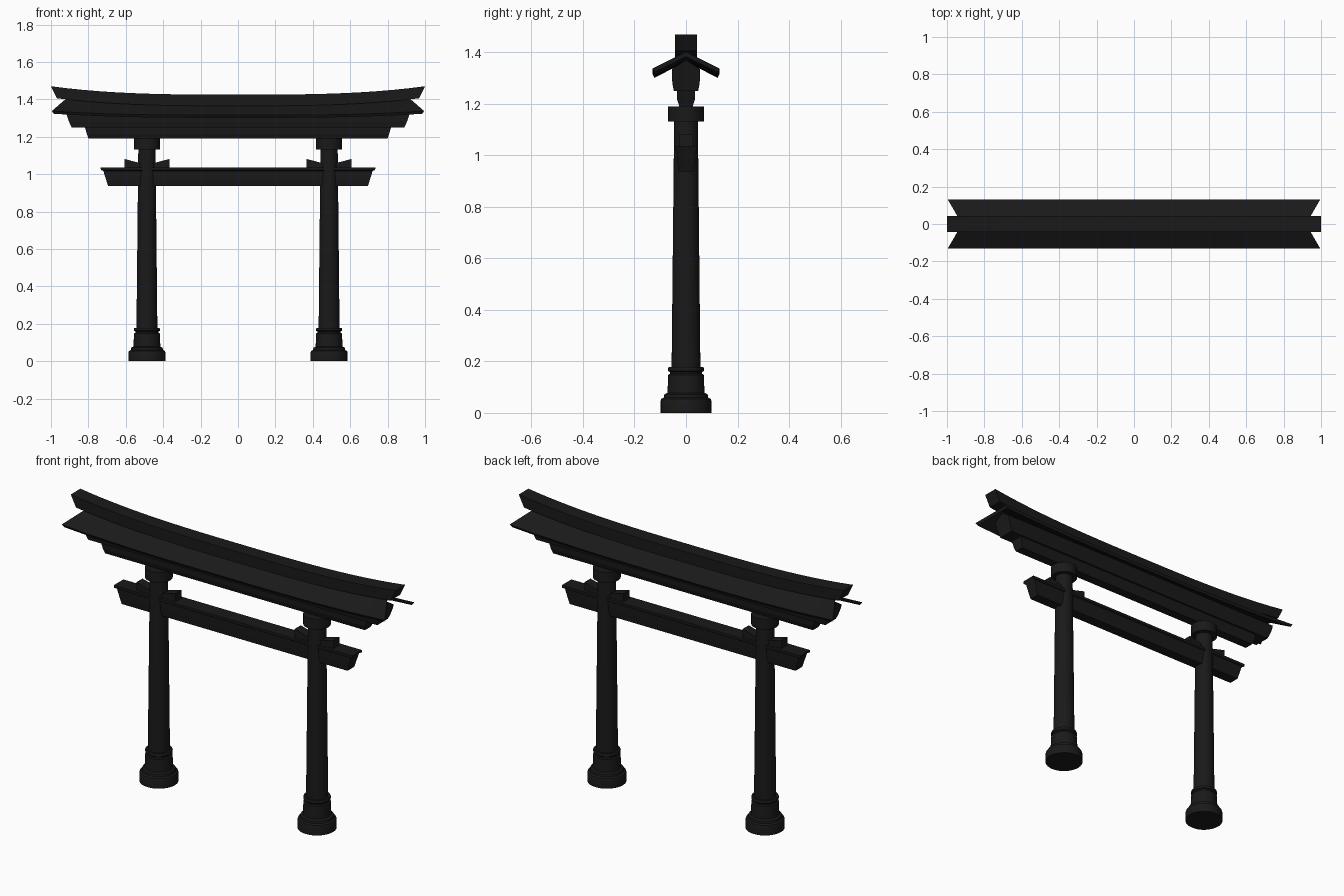
import bpy, bmesh, math

if "Cube" in bpy.data.objects:
    bpy.data.objects.remove(bpy.data.objects["Cube"])

black = bpy.data.materials.new("black_lacquer")
black.diffuse_color = (0.01, 0.01, 0.01, 1)
black.use_nodes = True
black.node_tree.nodes["Principled BSDF"].inputs["Base Color"].default_value = black.diffuse_color


def finish(name, bm, smooth=False):
    bmesh.ops.recalc_face_normals(bm, faces=bm.faces)
    mesh = bpy.data.meshes.new(name)
    bm.to_mesh(mesh)
    bm.free()
    ob = bpy.data.objects.new(name, mesh)
    bpy.context.collection.objects.link(ob)
    mesh.materials.append(black)
    if smooth:
        bpy.context.view_layer.objects.active = ob
        ob.select_set(True)
        bpy.ops.object.shade_smooth_by_angle(angle=math.radians(35))
        ob.select_set(False)
    return ob


def beam(name, half, rise=0.0, steps=1):
    """Sweep a mirrored (half_length, y, z) section along x, lifting the ends by rise."""
    section = half + [(l, -y, z) for l, y, z in reversed(half) if y > 0]
    bm = bmesh.new()
    rings = []
    for i in range(steps + 1):
        u = 2 * i / steps - 1
        rings.append([bm.verts.new((u * l, y, z + rise * abs(u * l) ** 3))
                      for l, y, z in section])
    n = len(section)
    for a, b in zip(rings, rings[1:]):
        for k in range(n):
            bm.faces.new((a[k], a[(k + 1) % n], b[(k + 1) % n], b[k]))
    bm.faces.new(rings[0])
    bm.faces.new(rings[-1])
    return finish(name, bm, steps > 1)


def lathe(name, x, profile, sides=32):
    """Turn an (r, z) profile round a vertical axis at x."""
    bm = bmesh.new()
    rings = [[bm.verts.new((x + r * math.cos(2 * math.pi * k / sides),
                            r * math.sin(2 * math.pi * k / sides), z))
              for k in range(sides)] for r, z in profile]
    for a, b in zip(rings, rings[1:]):
        for k in range(sides):
            j = (k + 1) % sides
            bm.faces.new((a[k], a[j], b[j], b[k]))
    bm.faces.new(rings[0])
    bm.faces.new(rings[-1])
    return finish(name, bm, True)


# curved ridge with slanted ends
beam("ridge_beam", [(0.968, 0.042, 1.365), (1.0, 0.042, 1.425)], 0.045, 24)

# thin sloping roof boards, eaves longer than the ridge
beam("roof_boards", [(0.92, 0, 1.365), (0.985, 0.122, 1.301),
                     (0.995, 0.13, 1.315), (0.92, 0, 1.385)], 0.023, 24)

# stacked lintels under the roof
beam("upper_lintel", [(0.89, 0.047, 1.25), (0.903, 0.053, 1.28),
                      (0.914, 0.055, 1.31), (0.92, 0.055, 1.335),
                      (0.92, 0.0, 1.37)])
beam("lower_lintel", [(0.80, 0.026, 1.19), (0.808, 0.034, 1.215),
                      (0.82, 0.036, 1.255)])

# tie beam with a small lip along its top
beam("tie_beam", [(0.695, 0.029, 0.937), (0.705, 0.033, 0.97),
                  (0.72, 0.036, 1.018), (0.733, 0.042, 1.022),
                  (0.735, 0.042, 1.036)])

for side, s in (("left", -1), ("right", 1)):
    cx = s * 0.487
    # stepped round base
    lathe(side + "_base", cx, [
        (0.099, 0), (0.099, 0.045), (0.096, 0.054), (0.086, 0.06), (0.084, 0.072),
        (0.072, 0.078), (0.069, 0.148), (0.062, 0.152), (0.062, 0.158),
        (0.069, 0.163), (0.070, 0.171), (0.067, 0.178), (0.055, 0.178)])
    # tapered column and its cap
    lathe(side + "_column", cx, [(0.056, 0.17), (0.046, 1.14)])
    lathe(side + "_cap", cx, [(0.070, 1.132), (0.070, 1.19)])
    # wedges driven in on both sides of the column
    for where, d in (("outer", s), ("inner", -s)):
        bm = bmesh.new()
        outline = [(0.02, 1.03), (0.12, 1.03), (0.12, 1.081), (0.02, 1.055)]
        front, back = [[bm.verts.new((cx + d * x, y, z)) for x, z in outline]
                       for y in (-0.027, 0.027)]
        bm.faces.new(front)
        bm.faces.new(back)
        for k in range(4):
            j = (k + 1) % 4
            bm.faces.new((front[k], front[j], back[j], back[k]))
        finish(f"{side}_{where}_wedge", bm)
